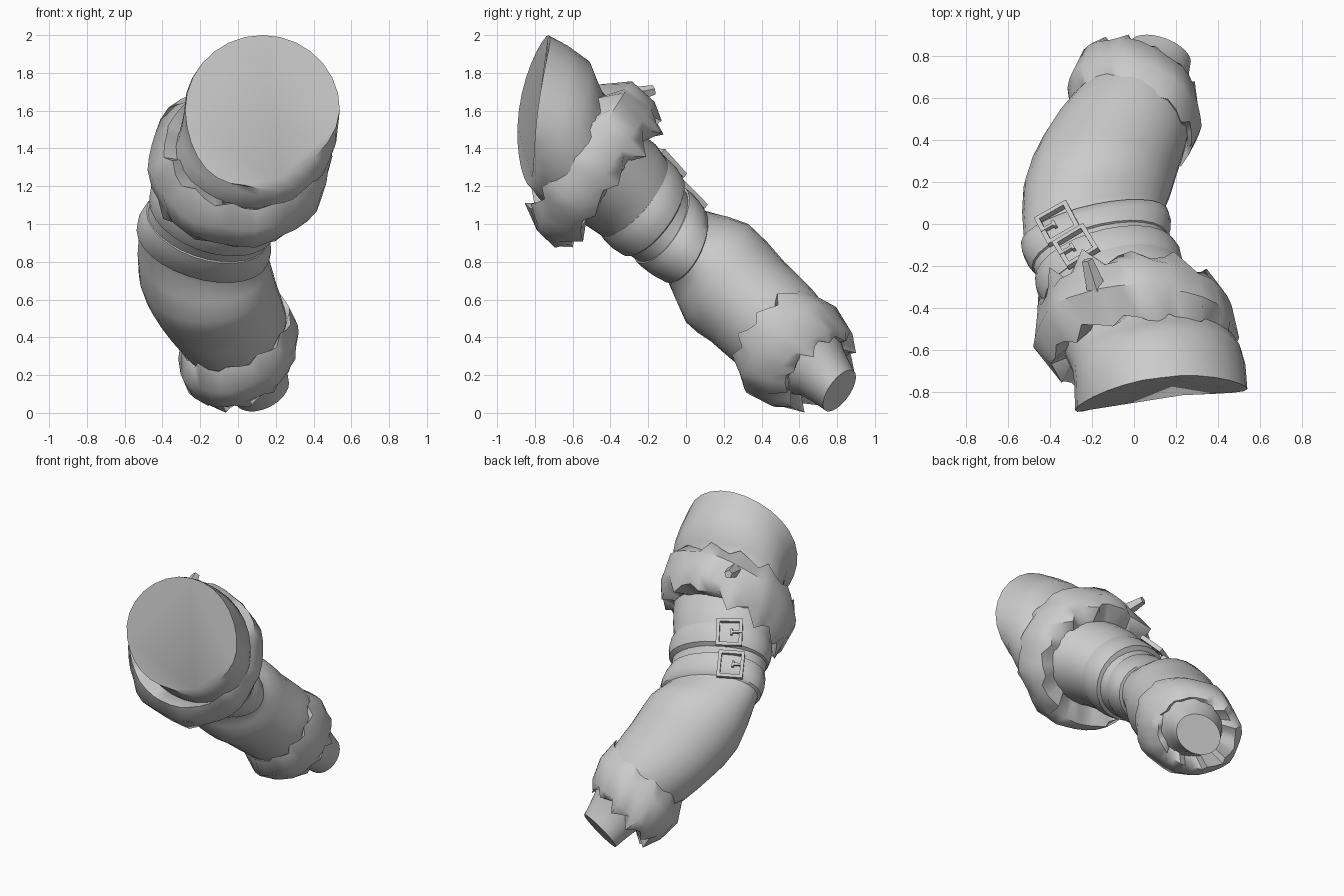
import bpy, bmesh, math, random
from mathutils import Vector, Matrix

if "Cube" in bpy.data.objects:
    bpy.data.objects.remove(bpy.data.objects["Cube"])

random.seed(11)
grey = bpy.data.materials.new("plain_grey")
grey.diffuse_color = (0.6, 0.6, 0.6, 1)
grey.use_nodes = True
grey.node_tree.nodes["Principled BSDF"].inputs["Base Color"].default_value = grey.diffuse_color


def finish(bm, name, angle=40):
    """Turn a bmesh into a named, smooth shaded object."""
    bmesh.ops.recalc_face_normals(bm, faces=bm.faces)
    mesh = bpy.data.meshes.new(name)
    bm.to_mesh(mesh)
    bm.free()
    mesh.materials.append(grey)
    ob = bpy.data.objects.new(name, mesh)
    bpy.context.collection.objects.link(ob)
    bpy.ops.object.select_all(action='DESELECT')
    ob.select_set(True)
    bpy.context.view_layer.objects.active = ob
    bpy.ops.object.shade_smooth_by_angle(angle=math.radians(angle))
    return ob


def frame(s):
    """Section (top y, top z, bottom y, bottom z, centre x, half width, skew)
    -> centre, sideways and upward half axes."""
    ty, tz, by, bz, cx, w, d = s
    return (Vector((cx, (ty + by) / 2, (tz + bz) / 2)),
            Vector((w, d, -d)), Vector((0, (ty - by) / 2, (tz - bz) / 2)))


def ring(s, n, grow=1.0):
    c, u, v = frame(s)
    return [c + (u * math.cos(a) + v * math.sin(a)) * grow
            for a in (2 * math.pi * i / n for i in range(n))]


def skin(bm, rings, caps=False, loop=False):
    """Bridge successive rings of points with quads."""
    rows = [[bm.verts.new(p) for p in r] for r in rings]
    n = len(rows[0])
    pairs = list(zip(rows, rows[1:])) + ([(rows[-1], rows[0])] if loop else [])
    for a, b in pairs:
        for i in range(n):
            j = (i + 1) % n
            bm.faces.new((a[i], a[j], b[j], b[i]))
    if caps:
        bm.faces.new(rows[0])
        bm.faces.new(rows[-1])


def mix(a, b, t):
    return tuple(p + (q - p) * t for p, q in zip(a, b))


def smooth(secs):
    """Insert a curved in-between section in every gap."""
    out = []
    for i in range(len(secs) - 1):
        a, b = secs[i], secs[i + 1]
        p, q = secs[max(i - 1, 0)], secs[min(i + 2, len(secs) - 1)]
        out += [a, tuple((9 * (m + n) - k - l) / 16 for k, m, n, l in zip(p, a, b, q))]
    return out + [secs[-1]]


# Bent arm, from the shoulder opening down to the wrist
arm = [(-.73, 2.00, -.82, 1.205, .13, .41, .05),
       (-.51, 1.86, -.79, 1.15, .11, .40, .05),
       (-.42, 1.64, -.72, 1.09, .06, .38, .06),
       (-.16, 1.42, -.54, 1.00, -.06, .34, .07),
       (-.06, 1.26, -.38, .89, -.13, .315, .07),
       (.05, 1.10, -.17, .75, -.18, .325, .07),
       (.12, 1.06, -.09, .69, -.19, .335, .06),
       (.33, 1.00, .00, .48, -.175, .35, -.01),
       (.52, .80, .13, .38, -.115, .325, -.05),
       (.68, .64, .28, .25, -.03, .285, -.06),
       (.78, .49, .45, .13, .04, .22, -.06),
       (.83, .34, .60, .10, .08, .175, -.05),
       (.89, .22, .735, .015, .125, .145, -.04)]
rings = [ring(s, 28) for s in smooth(arm)]
for i, p in enumerate(rings[0]):  # bowed, egg-shaped shoulder opening
    low = max(0, (1.6 - p.z) / .4)
    p.z += .05 * math.cos(2 * math.pi * i / 28)
    p.y -= .06 * max(0, 1 - ((p.z - 1.58) / .41) ** 2)
    p.x -= .09 * low ** 2
bm = bmesh.new()
skin(bm, rings, caps=True)
finish(bm, "arm_sleeve", 45)


def fur_cuff(name, secs, tufts, jag_in, jag_out):
    """Thick collar whose second and fifth rings end in ragged tufts."""
    n = tufts * 3
    axis = (frame(secs[-1])[0] - frame(secs[0])[0]).normalized()
    rings = [ring(s, n) for s in secs]
    for k, jag in ((1, -jag_in), (4, jag_out)):
        shift = random.randrange(3)
        for t in range(tufts):
            size = jag * random.uniform(.4, 1.3)
            for q, amount in enumerate((-.35, .75, .1)):
                rings[k][(t * 3 + q + shift) % n] += axis * size * amount
    # soft lumps on the outside
    for k in (2, 3):
        c = frame(secs[k])[0]
        for i in range(n):
            bump = .02 * math.sin(i * 1.3 + k) + random.uniform(-.015, .01)
            rings[k][i] = c + (rings[k][i] - c) * (1 + bump)
    bm = bmesh.new()
    skin(bm, rings, loop=True)
    finish(bm, name, 50)


fur_cuff("upper_fur_cuff",
         [(-.42, 1.62, -.72, 1.09, .06, .36, .03),
          (-.44, 1.72, -.82, 1.08, .03, .42, .02),
          (-.29, 1.75, -.79, .965, .01, .485, .00),
          (-.17, 1.64, -.69, .88, .01, .465, .00),
          (-.15, 1.56, -.62, .89, .00, .43, .00),
          (-.24, 1.47, -.58, 1.03, -.02, .34, .03)], 12, .06, .085)
fur_cuff("wrist_fur_cuff",
         [(.63, .60, .31, .24, -.01, .265, -.07),
          (.67, .63, .28, .24, -.01, .29, -.08),
          (.78, .57, .31, .12, .00, .32, -.08),
          (.87, .43, .44, .05, .02, .285, -.08),
          (.85, .38, .53, .05, .04, .24, -.08),
          (.79, .37, .56, .13, .07, .165, -.06)], 11, .055, .055)

# Loose tuft standing off the upper cuff
bm = bmesh.new()
aim = Vector((-.3, .95, .25)).normalized()
bmesh.ops.create_cone(bm, segments=5, radius1=.05, radius2=.028, depth=.15, cap_ends=True,
                      matrix=Matrix.Translation((-.20, -.24, 1.69))
                      @ aim.to_track_quat('Z', 'Y').to_matrix().to_4x4())
finish(bm, "loose_tuft", 30)


def strap(name, start, end):
    """Rounded belt running between two sections."""
    bm = bmesh.new()
    prof = [(0, .94), (.04, 1.01), (.25, 1.05), (.6, 1.075), (.9, 1.05), (1, .94)]
    skin(bm, [ring(mix(start, end, t), 28, g) for t, g in prof], loop=True)
    finish(bm, name)
    return mix(start, end, .5), frame(end)[0] - frame(start)[0]


def box(bm, m, loc, size):
    bmesh.ops.create_cube(bm, size=1, matrix=m @ Matrix.Translation(loc)
                          @ Matrix.Diagonal((*size, 1)))


def buckle(name, sec, axis, angle):
    """Square frame with a prong, sitting flat on a strap."""
    c, u, v = frame(sec)
    out = u * math.cos(angle) + v * math.sin(angle)
    around = (v * math.cos(angle) - u * math.sin(angle)).normalized()
    along = (axis - around * axis.dot(around)).normalized()
    normal = around.cross(along)
    if normal.dot(out) < 0:
        around, normal = -around, -normal
    m = Matrix((around, along, normal)).transposed().to_4x4()
    m.translation = c + out * 1.06 + normal * .01
    m = m @ Matrix.Rotation(math.radians(8), 4, 'Z')
    bm = bmesh.new()
    for s in (-1, 1):
        box(bm, m, (s * .076, 0, 0), (.022, .19, .03))
        box(bm, m, (0, s * .084, 0), (.174, .022, .03))
    box(bm, m, (-.05, 0, .008), (.075, .016, .02))
    box(bm, m, (-.015, 0, .008), (.014, .04, .022))
    finish(bm, name, 30)


# Two belts with buckles above the elbow
s1, a1 = strap("upper_strap", (-.12, 1.355, -.46, .955, -.095, .325, .07),
               (-.02, 1.23, -.32, .84, -.14, .318, .07))
s2, a2 = strap("lower_strap", (-.005, 1.19, -.27, .81, -.16, .32, .07),
               (.10, 1.06, -.10, .70, -.19, .335, .07))
buckle("upper_buckle", s1, a1, math.radians(117))
buckle("lower_buckle", s2, a2, math.radians(122))
